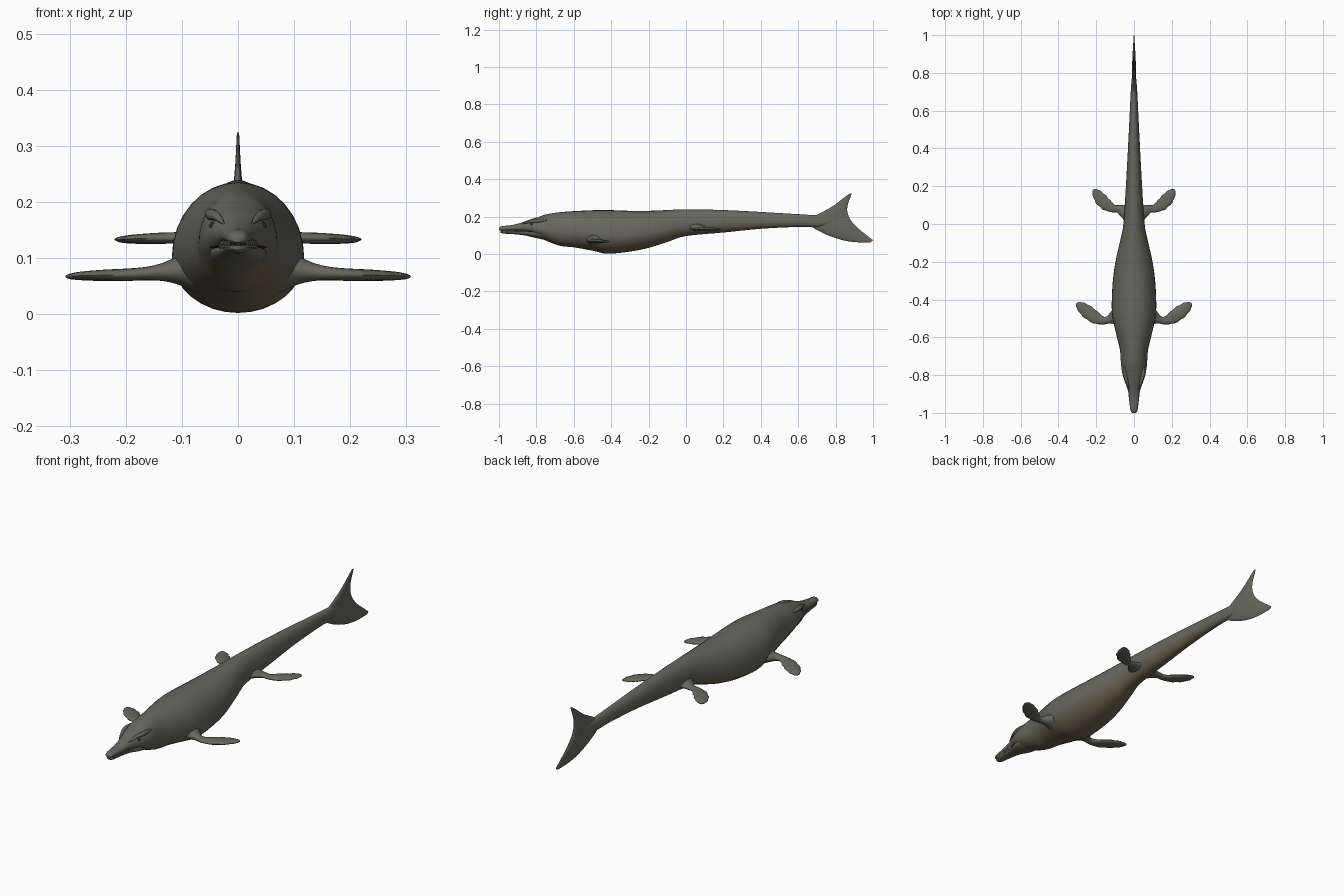
import bpy, bmesh, math
from mathutils import Vector

cube = bpy.data.objects.get("Cube")
if cube:
    bpy.data.objects.remove(cube)


def material(name, color, rough=0.8):
    m = bpy.data.materials.new(name)
    m.use_nodes = True
    m.diffuse_color = (*color, 1)
    shader = m.node_tree.nodes["Principled BSDF"]
    shader.inputs["Base Color"].default_value = (*color, 1)
    shader.inputs["Roughness"].default_value = rough
    return m


BACK = material("grey olive skin", (0.135, 0.135, 0.113))
FLANK = material("olive flank", (0.14, 0.128, 0.09))
BELLY = material("tan belly", (0.155, 0.128, 0.075))
DARK = material("dark eye and mouth", (0.02, 0.02, 0.018))
TOOTH = material("dull tooth", (0.2, 0.19, 0.15))


def spline(rows, steps):
    """Smooth the stations of a table with a Catmull-Rom curve."""
    out = []
    for i in range(len(rows) - 1):
        p0, p1 = rows[max(i - 1, 0)], rows[i]
        p2, p3 = rows[i + 1], rows[min(i + 2, len(rows) - 1)]
        for k in range(steps):
            t = k / steps
            out.append([b + t / 2 * (c - a + t * (2 * a - 5 * b + 4 * c - d
                        + t * (3 * (b - c) + d - a)))
                        for a, b, c, d in zip(p0, p1, p2, p3)])
    out.append(list(rows[-1]))
    return out


def finish(name, bm, mats, angle=60):
    bmesh.ops.recalc_face_normals(bm, faces=bm.faces)
    mesh = bpy.data.meshes.new(name)
    bm.to_mesh(mesh)
    bm.free()
    for m in mats:
        mesh.materials.append(m)
    ob = bpy.data.objects.new(name, mesh)
    bpy.context.collection.objects.link(ob)
    bpy.ops.object.select_all(action="DESELECT")
    ob.select_set(True)
    bpy.context.view_layer.objects.active = ob
    bpy.ops.object.shade_smooth_by_angle(angle=math.radians(angle))
    return ob


def loft(name, stations, sides, mats, rule=None):
    """Each station is centre, side axis, upward axis, downward axis."""
    bm = bmesh.new()
    rings = []
    for c, a, up, down in stations:
        ring = []
        for k in range(sides):
            t = math.tau * k / sides
            s = math.sin(t)
            ring.append(bm.verts.new(c + a * math.cos(t) + (up if s > 0 else down) * s))
        rings.append(ring)
    for r, q in zip(rings, rings[1:]):
        for k in range(sides):
            n = (k + 1) % sides
            f = bm.faces.new((r[k], r[n], q[n], q[k]))
            if rule:
                f.material_index = rule(math.sin(math.tau * (k + 0.5) / sides),
                                        f.calc_center_median().y)
    bm.faces.new(rings[0])
    bm.faces.new(rings[-1])
    return finish(name, bm, mats)


def body_stations(rows, waist):
    result = []
    for y, low, high, w in spline(rows, 4):
        mid = low + (high - low) * waist
        result.append((Vector((0, y, mid)), Vector((w, 0, 0)),
                       Vector((0, 0, high - mid)), Vector((0, 0, mid - low))))
    return result


def belly_rule(s, y):
    if y > 0.5:
        return 0
    return 2 if s < -0.6 else 1 if s < -0.2 else 0


# Body with upper jaw: y, underside, top, half width
body = [(-1, .128, .141, .010), (-.985, .124, .149, .019), (-.93, .124, .155, .026),
        (-.88, .121, .168, .033), (-.83, .108, .186, .050), (-.79, .09, .198, .062),
        (-.74, .068, .214, .069), (-.67, .043, .224, .074), (-.6, .036, .229, .090),
        (-.5, .018, .234, .113), (-.42, .002, .235, .118), (-.3, .013, .231, .112),
        (-.2, .033, .231, .098), (-.1, .064, .235, .076), (0, .096, .239, .056),
        (.2, .115, .235, .043), (.4, .135, .225, .032), (.6, .145, .213, .022),
        (.72, .145, .207, .016), (.86, .18, .21, .003)]
loft("body", body_stations(body, 0.42), 32, [BACK, FLANK, BELLY], belly_rule)

# Lower jaw
jaw = [(-.992, .114, .122, .010), (-.975, .109, .124, .018), (-.92, .106, .124, .024),
       (-.86, .099, .124, .033), (-.8, .085, .128, .050), (-.72, .068, .14, .052)]
loft("lower_jaw", body_stations(jaw, 0.6), 24, [BACK, FLANK], lambda s, y: int(s < -0.4))

# Dark mouth lining between the jaws
mouth = [(-.98, .119, .128, .013), (-.92, .118, .128, .021),
         (-.86, .117, .127, .031), (-.81, .114, .124, .052)]
loft("mouth_lining", body_stations(mouth, 0.5), 16, [DARK])

# Tail fin, from lower tip to upper tip: leading y, z, trailing y, z, half thickness
fin = [(.985, .062, 1, .073, .002), (.90, .064, .968, .099, .005),
       (.82, .079, .915, .142, .009), (.72, .118, .878, .185, .011),
       (.64, .175, .864, .22, .010), (.71, .214, .862, .245, .008),
       (.785, .256, .868, .276, .005), (.845, .302, .88, .305, .003),
       (.872, .322, .886, .324, .002)]
stations = []
for ly, lz, ty, tz, thick in spline(fin, 4):
    lead, trail = Vector((0, ly, lz)), Vector((0, ty, tz))
    side = Vector((thick, 0, 0))
    stations.append(((lead + trail) / 2, (trail - lead) / 2, side, side))
loft("tail_fin", stations, 16, [BACK])

# Flippers: x, y, z, half chord, half thickness
front = [(.075, -.49, .078, .060, .040), (.105, -.496, .078, .040, .026),
         (.135, -.507, .075, .021, .016), (.165, -.511, .072, .021, .012),
         (.20, -.498, .070, .031, .011), (.24, -.470, .069, .035, .010),
         (.275, -.442, .068, .028, .008), (.297, -.424, .067, .015, .005),
         (.304, -.418, .067, .003, .002)]
rear = [(.025, .06, .145, .055, .025), (.055, .07, .142, .036, .016),
        (.085, .08, .138, .020, .011), (.11, .082, .136, .021, .010),
        (.14, .098, .135, .030, .010), (.17, .125, .134, .033, .009),
        (.195, .158, .133, .026, .007), (.209, .178, .133, .013, .004),
        (.213, .184, .133, .003, .002)]
for label, rows in (("front", front), ("rear", rear)):
    for side, sx in (("left", 1), ("right", -1)):
        points = spline(rows, 4)
        stations = []
        for i, (x, y, z, chord, thick) in enumerate(points):
            a, b = points[max(i - 1, 0)], points[min(i + 1, len(points) - 1)]
            along = Vector((b[0] - a[0], b[1] - a[1], 0)).normalized()
            # Slight scallops on the trailing edge
            chord *= 1 + (0.06 * math.sin(i * 1.6) if i > 14 else 0)
            across = Vector((-along.y * sx, along.x, 0)) * chord
            up = Vector((0, 0, thick))
            stations.append((Vector((x * sx, y, z)), across, up, up))
        loft(f"{label}_flipper_{side}", stations, 16, [BACK])

# Eyes and brow ridges
for side, sx in (("left", 1), ("right", -1)):
    bm = bmesh.new()
    bmesh.ops.create_uvsphere(bm, u_segments=14, v_segments=8, radius=0.007)
    bmesh.ops.translate(bm, verts=bm.verts, vec=(0.044 * sx, -.825, .158))
    finish(f"eye_{side}", bm, [DARK])
    ridge = [(.026, -.875, .162, .002), (.038, -.835, .174, .008),
             (.049, -.79, .178, .010), (.052, -.74, .18, .003)]
    stations = [(Vector((x * sx, y, z)), Vector((r, 0, 0)), Vector((0, 0, r)),
                 Vector((0, 0, r))) for x, y, z, r in spline(ridge, 4)]
    loft(f"brow_ridge_{side}", stations, 12, [BACK])

# Teeth along both jaws
bm = bmesh.new()
for sx in (1, -1):
    for i in range(14):
        t = i / 13
        size = 0.0035 - 0.001 * t
        spot = Vector((sx * (0.016 + 0.017 * t), -.98 + 0.13 * t, 0.125))
        for flip in (1, -1):
            tooth = bmesh.ops.create_cone(bm, segments=6, radius1=size, radius2=0.0004,
                                          depth=0.014, cap_ends=True)["verts"]
            for v in tooth:
                v.co.z *= -flip
            shift = Vector((0, 0.005 * (flip < 0), -0.001 * flip))
            bmesh.ops.translate(bm, verts=tooth, vec=spot + shift)
finish("teeth", bm, [TOOTH], 40)
